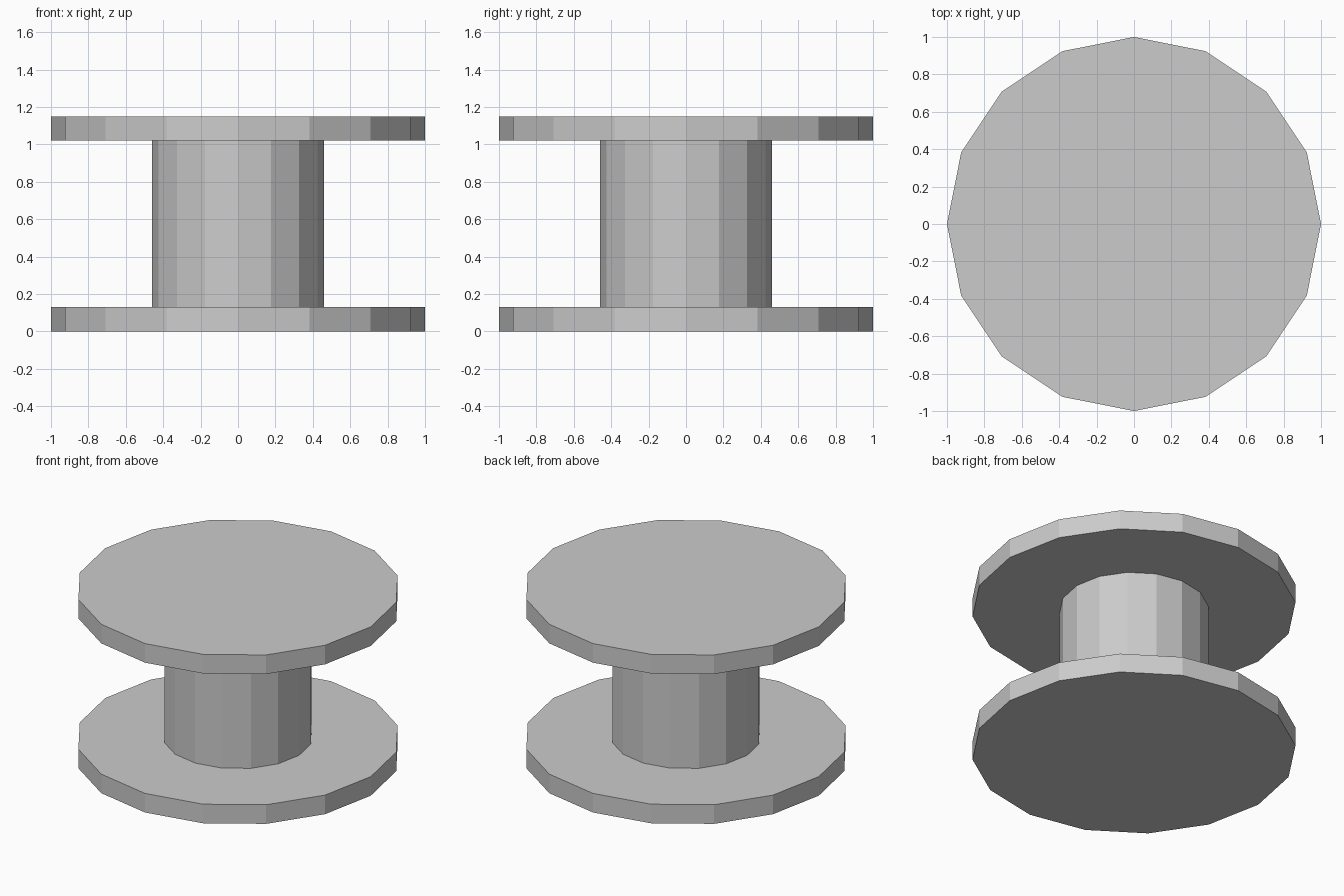
import bpy

cube = bpy.data.objects.get("Cube")
if cube:
    bpy.data.objects.remove(cube, do_unlink=True)

SIDES = 16
HEIGHT = 1.15
FLANGE = 0.13

# Single grey material
grey = bpy.data.materials.new("light_grey")
grey.use_nodes = True
colour = (0.6, 0.6, 0.6, 1)
grey.diffuse_color = colour
grey.node_tree.nodes["Principled BSDF"].inputs["Base Color"].default_value = colour


def disc(name, radius, bottom, top):
    """Flat-shaded prism with corners on the x and y axes."""
    bpy.ops.mesh.primitive_cylinder_add(
        vertices=SIDES, radius=radius, depth=top - bottom,
        location=(0, 0, (bottom + top) / 2))
    part = bpy.context.object
    part.name = name
    part.data.materials.append(grey)
    return part


# Spool: two wide flanges joined by a narrow core
disc("bottom_flange", 1.0, 0, FLANGE)
disc("core", 0.46, FLANGE, HEIGHT - FLANGE)
disc("top_flange", 1.0, HEIGHT - FLANGE, HEIGHT)
